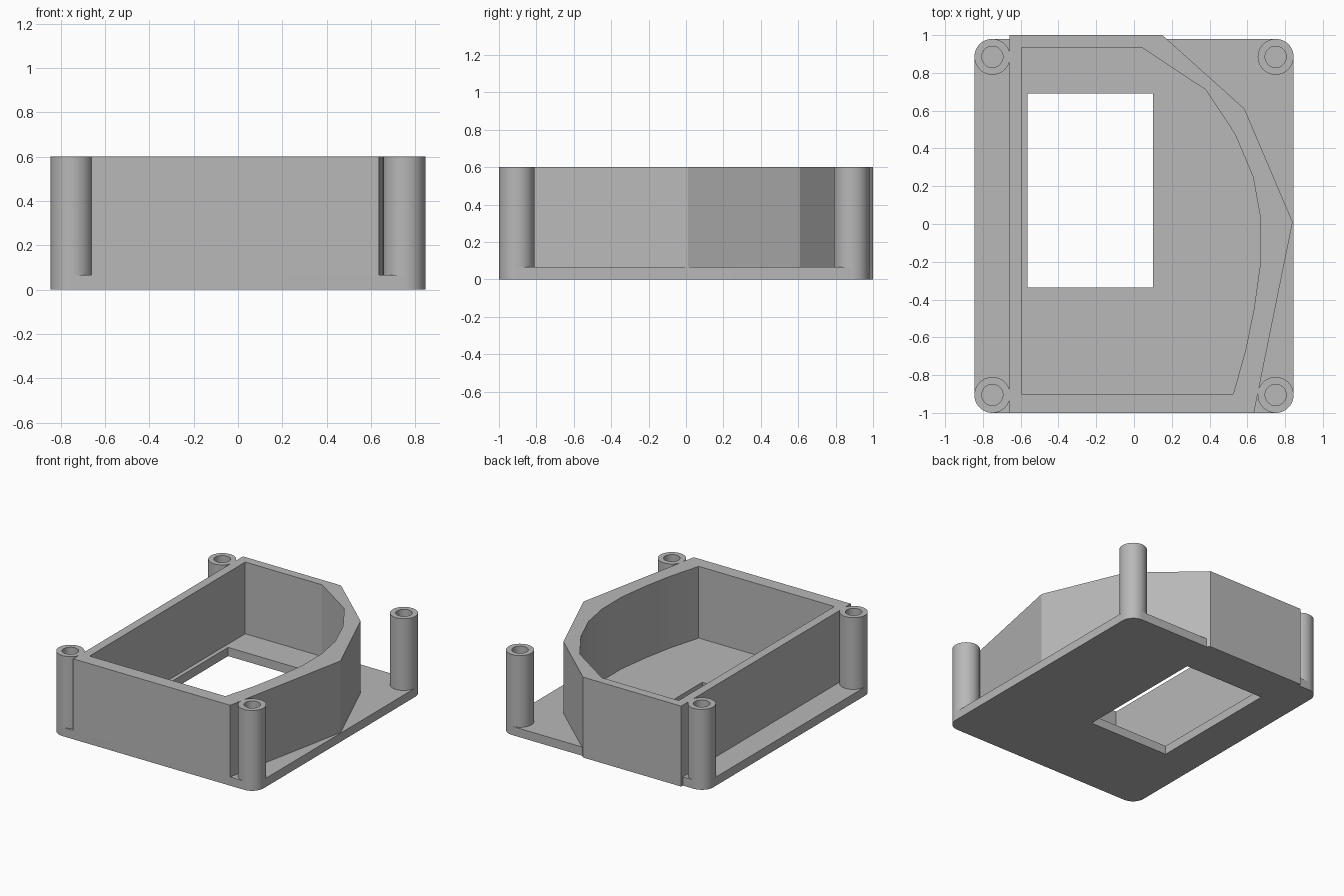
import bpy
import bmesh
from math import cos, sin, pi, radians

if "Cube" in bpy.data.objects:
    bpy.data.objects.remove(bpy.data.objects["Cube"])

# Single grey plastic
grey = bpy.data.materials.new("grey_plastic")
colour = (0.48, 0.48, 0.48, 1)
grey.diffuse_color = colour
grey.use_nodes = True
grey.node_tree.nodes["Principled BSDF"].inputs["Base Color"].default_value = colour

HEIGHT, FLOOR = 0.6, 0.065
HALF_X, FRONT, BACK, RIM = 0.845, -1.0, 0.98, 0.095


def arc(x, y, radius, start, sweep, steps):
    """Points along an arc, with angles in degrees."""
    angles = [radians(start + sweep * i / steps) for i in range(steps + 1)]
    return [(x + radius * cos(a), y + radius * sin(a)) for a in angles]


def circle(x, y, radius):
    return arc(x, y, radius, 0, 360, 48)[:-1]


def prism(name, outlines, bottom, top):
    """Extrude an outline; further outlines become holes through it."""
    bm = bmesh.new()
    edges = []
    for outline in outlines:
        verts = [bm.verts.new((x, y, bottom)) for x, y in outline]
        edges += [bm.edges.new((verts[i - 1], v)) for i, v in enumerate(verts)]
    bmesh.ops.triangle_fill(bm, edges=edges, use_beauty=True)
    extruded = bmesh.ops.extrude_face_region(bm, geom=bm.faces[:], use_keep_orig=True)
    raised = [g for g in extruded["geom"] if isinstance(g, bmesh.types.BMVert)]
    bmesh.ops.translate(bm, verts=raised, vec=(0, 0, top - bottom))
    bmesh.ops.recalc_face_normals(bm, faces=bm.faces[:])
    mesh = bpy.data.meshes.new(name)
    bm.to_mesh(mesh)
    bm.free()
    mesh.materials.append(grey)
    obj = bpy.data.objects.new(name, mesh)
    bpy.context.collection.objects.link(obj)
    bpy.ops.object.select_all(action="DESELECT")
    obj.select_set(True)
    bpy.context.view_layer.objects.active = obj
    bpy.ops.object.shade_smooth_by_angle(angle=radians(20))
    return obj


# Base plate: rounded corners, a shallow ledge at the back, a window
px, front_y, back_y = HALF_X - RIM, FRONT + RIM, BACK - RIM
plate = (arc(-px, front_y, RIM, 180, 90, 12)
         + arc(px, front_y, RIM, 270, 90, 12)
         + arc(px, back_y, RIM, 0, 90, 12)
         + [(0.17, BACK), (0.15, 1), (-0.66, 1), (-0.66, BACK)]
         + arc(-px, back_y, RIM, 90, 90, 12))
window = [(-0.565, -0.335), (0.1, -0.335), (0.1, 0.69), (-0.565, 0.69)]
prism("base_plate", [plate, window], 0, FLOOR)

# Enclosure wall: faceted outside, gently curved cavity inside
outside = [(-0.66, FRONT), (0.635, FRONT), (0.84, 0.01),
           (0.585, 0.61), (0.15, 1), (-0.66, 1)]
cavity = [(-0.595, -0.9), (0.525, -0.9), (0.59, -0.67), (0.635, -0.45),
          (0.67, -0.2), (0.67, 0.03), (0.63, 0.25), (0.535, 0.475),
          (0.38, 0.71), (0.04, 0.935), (-0.595, 0.935)]
prism("enclosure_wall", [outside, cavity], FLOOR, HEIGHT)

# Hollow screw posts at the corners
for side, x in (("right", -px), ("left", px)):
    for end, y in (("front", front_y), ("back", back_y)):
        prism(f"{end}_{side}_post", [circle(x, y, RIM), circle(x, y, 0.056)],
              FLOOR, HEIGHT)
